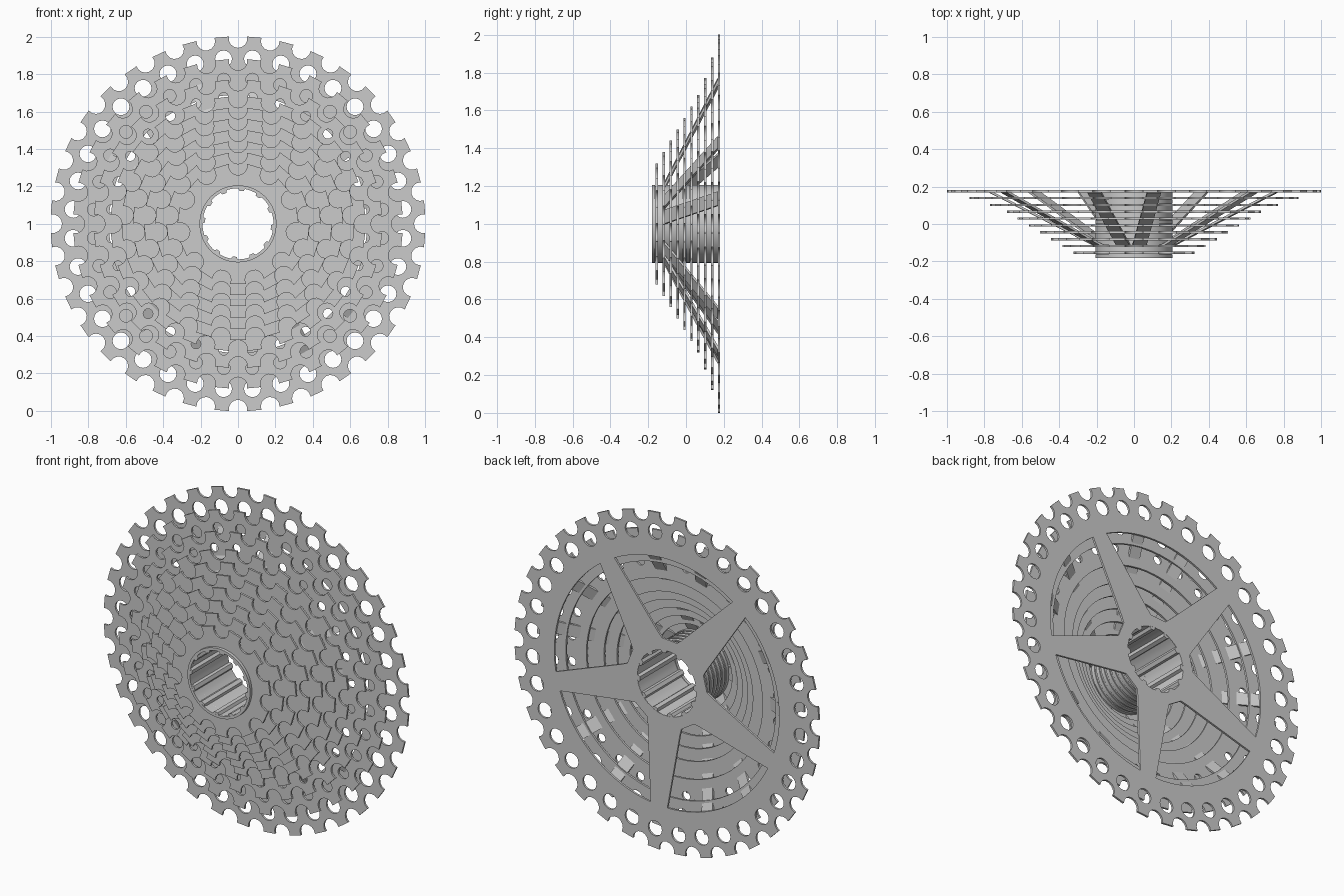
import bpy, bmesh
from math import sin, cos, pi, radians, sqrt, asin, atan2
from mathutils import Matrix, Vector

if "Cube" in bpy.data.objects:
    bpy.data.objects.remove(bpy.data.objects["Cube"])


def polar(r, a):
    return (r * cos(a), r * sin(a))


def circle(r, n=64, cx=0, cy=0):
    return [(cx + r * cos(2 * pi * i / n), cy + r * sin(2 * pi * i / n)) for i in range(n)]


def plate(name, loops, y, half):
    """Flat plate facing -y from an outer loop plus hole loops."""
    cu = bpy.data.curves.new(name, 'CURVE')
    cu.dimensions = '2D'
    cu.fill_mode = 'BOTH'
    cu.extrude = half
    for pts in loops:
        sp = cu.splines.new('POLY')
        sp.points.add(len(pts) - 1)
        for p, c in zip(sp.points, pts):
            p.co = (c[0], c[1], 0, 1)
        sp.use_cyclic_u = True
    tmp = bpy.data.objects.new(name + "_curve", cu)
    bpy.context.collection.objects.link(tmp)
    bpy.context.view_layer.update()
    dg = bpy.context.evaluated_depsgraph_get()
    me = bpy.data.meshes.new_from_object(tmp.evaluated_get(dg))
    bpy.data.objects.remove(tmp)
    bm = bmesh.new()
    bm.from_mesh(me)
    bmesh.ops.remove_doubles(bm, verts=bm.verts, dist=1e-5)
    bmesh.ops.transform(bm, matrix=Matrix.Translation((0, y, 1)) @ Matrix.Rotation(pi / 2, 4, 'X'),
                        verts=bm.verts)
    bmesh.ops.recalc_face_normals(bm, faces=bm.faces)
    return finish(name, bm)


def finish(name, bm):
    me = bpy.data.meshes.new(name)
    bm.to_mesh(me)
    bm.free()
    ob = bpy.data.objects.new(name, me)
    bpy.context.collection.objects.link(ob)
    return ob


def toothed(n, R, pocket=0.05, inset=0.01):
    """Sprocket outline: flat teeth with round roller pockets, one pocket at the top."""
    pts = []
    rc = R - inset
    start = asin(inset / pocket)
    for k in range(n):
        a = pi / 2 + 2 * pi * k / n
        for i in range(9):
            t = start - (pi + 2 * start) * i / 8
            # local frame: u outward, v along the rim
            u, v = rc + pocket * sin(t), -pocket * cos(t)
            pts.append((u * cos(a) - v * sin(a), u * sin(a) + v * cos(a)))
    return pts


def splined_bore(r_out=0.193, r_in=0.177, n=12):
    pts = []
    for k in range(n):
        a = 2 * pi * k / n
        for f, r in ((0, r_out), (.2, r_out), (.4, r_out), (.6, r_out), (.68, r_in), (.92, r_in)):
            pts.append(polar(r, a + f * 2 * pi / n))
    return pts


def ring_holes(n, r, hole):
    return [circle(hole, 16, *polar(r, pi / 2 + 2 * pi * (k + .5) / n)) for k in range(n)]


ARM0 = radians(58)
STEP = 2 * pi / 5


def spider_window(k):
    """Opening between two tapered arms of the rear sprocket."""
    a0 = ARM0 + k * STEP
    out_off, in_off = asin(.055 / .74), asin(.10 / .27)
    pts = [polar(.74, a0 + out_off + (STEP - 2 * out_off) * i / 16) for i in range(17)]
    b0, b1 = a0 + STEP - in_off, a0 + in_off
    pts += [polar(.30, b0 + .02), polar(.265, b0 - .06),
            polar(.265, b1 + .06), polar(.30, b1 - .02)]
    return pts


# Sprockets, smallest at the front
teeth = [11, 13, 15, 17, 19, 21, 24, 28, 32, 36]
radii = [.32, .38, .44, .50, .56, .62, .68, .77, .88, 1.001]
Y0, Y1 = -.154, .175
ys = [Y0 + (Y1 - Y0) * i / 9 for i in range(10)]
for i, (n, R, y) in enumerate(zip(teeth, radii, ys)):
    loops = [toothed(n, R)]
    if i == 9:
        loops += ring_holes(36, .885, .045) + [spider_window(k) for k in range(5)]
        loops.append(circle(.194))
    else:
        loops.append(circle(max(.194, R - .19)))
        if i == 8:
            loops += ring_holes(32, .775, .034)
        if i == 7:
            loops += ring_holes(28, .68, .026)
    plate("sprocket_%d" % (i + 1), loops, y, .006)

# Splined hub core
plate("hub_core", [circle(.200, 72), splined_bore()], 0, .180)

# Spacers and front lock ring
for i in range(9):
    plate("spacer_%d" % (i + 1), [circle(.206), circle(.196)], (ys[i] + ys[i + 1]) / 2, .0115)
plate("lock_ring", [circle(.206), circle(.190)], -.172, .009)

# Sloping struts, two between each pair of arms
bm = bmesh.new()
for k in range(5):
    for d in (24, 48):
        a = ARM0 + k * STEP + radians(d)
        radial = Vector((cos(a), 0, sin(a)))
        p0 = radial * .195 + Vector((0, -.12, 1))
        p1 = radial * .77 + Vector((0, .172, 1))
        along = (p1 - p0).normalized()
        side = Vector((-sin(a), 0, cos(a)))
        nor = along.cross(side)
        m = Matrix((along * (p1 - p0).length, side * .075, nor * .012)).transposed().to_4x4()
        m.translation = (p0 + p1) / 2
        bmesh.ops.create_cube(bm, size=1, matrix=m)
bmesh.ops.recalc_face_normals(bm, faces=bm.faces)
finish("carrier_struts", bm)

# Smooth round walls, keep edges crisp
bpy.ops.object.select_all(action='DESELECT')
for ob in bpy.context.collection.objects:
    ob.select_set(True)
    bpy.context.view_layer.objects.active = ob
bpy.ops.object.shade_smooth_by_angle(angle=radians(30))
